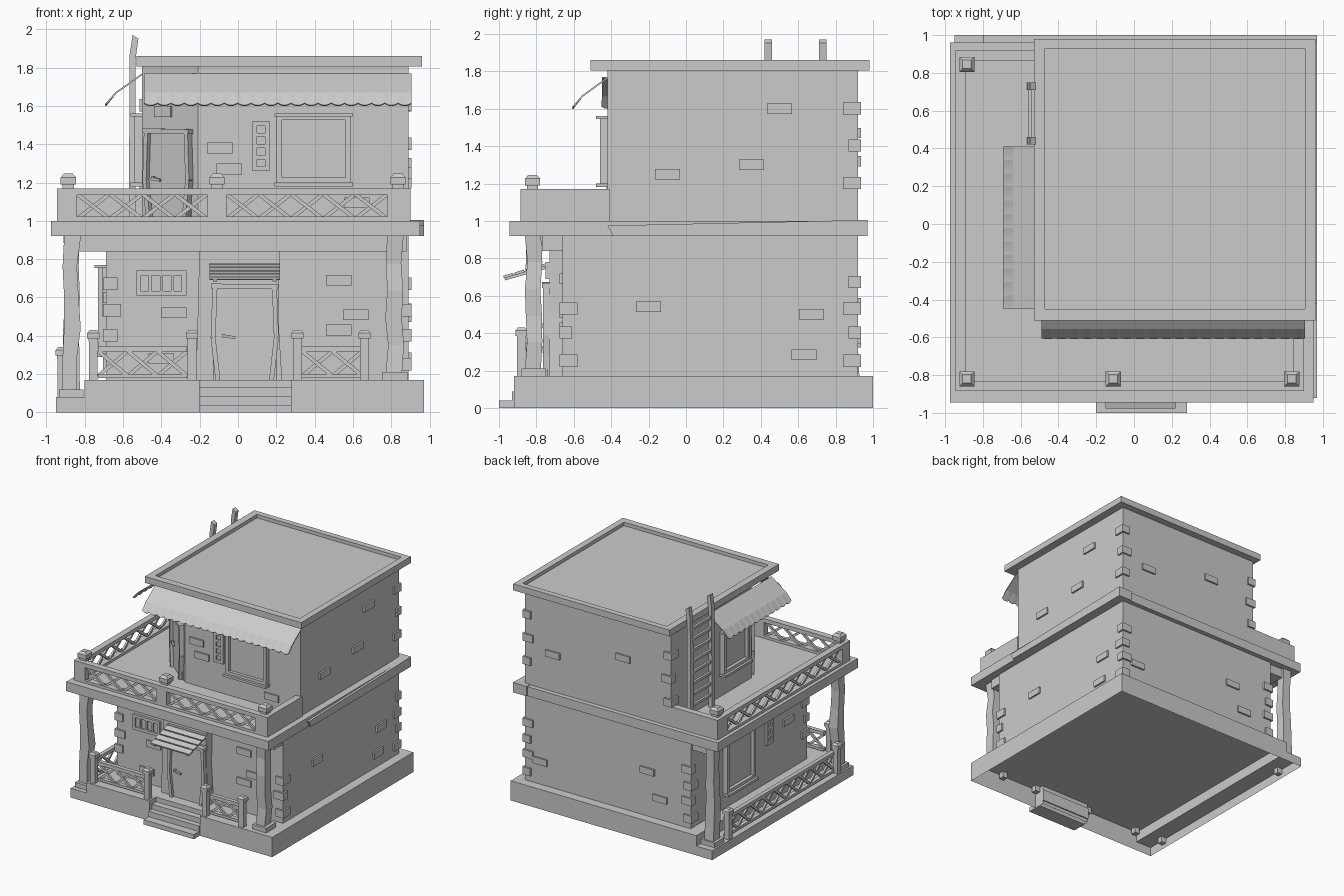
import bpy, bmesh, math, random
from mathutils import Matrix, Vector

if "Cube" in bpy.data.objects:
    bpy.data.objects.remove(bpy.data.objects["Cube"])

random.seed(4)

def wall(ox, oy, ux, uy):
    """Frame of a wall: u runs right along it, n points outwards, z is up."""
    l = math.hypot(ux, uy)
    ux, uy = ux / l, uy / l
    return Matrix(((ux, uy, 0, ox), (uy, -ux, 0, oy), (0, 0, 1, 0), (0, 0, 0, 1)))

PLAN = Matrix(((1, 0, 0, 0), (0, 0, 1, 0), (0, 1, 0, 0), (0, 0, 0, 1)))  # (x, height, y)
WORLD = Matrix.Identity(4)

def prism(bm, M, pts, n0, n1):
    """Outline in (u, z), extruded from n0 to n1."""
    a = [bm.verts.new(M @ Vector((u, n0, z))) for u, z in pts]
    b = [bm.verts.new(M @ Vector((u, n1, z))) for u, z in pts]
    bm.faces.new(a)
    bm.faces.new(b[::-1])
    for i in range(len(pts)):
        j = (i + 1) % len(pts)
        bm.faces.new((a[i], a[j], b[j], b[i]))

def box(bm, M, u0, u1, n0, n1, z0, z1):
    prism(bm, M, [(u0, z0), (u1, z0), (u1, z1), (u0, z1)], n0, n1)

def beam(bm, M, p, q, w, n0, n1):
    p, q = Vector(p), Vector(q)
    d = (q - p).normalized() * w / 2
    s = Vector((-d.y, d.x))
    prism(bm, M, [p - s, q - s, q + s, p + s], n0, n1)

def finish(name, bm, thick=0):
    bmesh.ops.recalc_face_normals(bm, faces=bm.faces[:])
    me = bpy.data.meshes.new(name)
    bm.to_mesh(me)
    bm.free()
    ob = bpy.data.objects.new(name, me)
    bpy.context.collection.objects.link(ob)
    if thick:
        m = ob.modifiers.new("thickness", "SOLIDIFY")
        m.thickness = thick
    return ob

def boxes(name, M, *dims):
    bm = bmesh.new()
    for d in dims:
        box(bm, M, *d)
    return finish(name, bm)

# Walls of both storeys
LF, LR, LB, LL = wall(0, -.66, 1, 0), wall(.89, 0, 0, 1), wall(0, .92, -1, 0), wall(-.69, 0, 0, -1)
UF, UL = wall(0, -.42, 1, 0), wall(-.5, 0, 0, -1)
CH = wall(-.355, -.30, .29, -.24)          # chamfered corner with the upper door
BAY = wall(0, -.73, 1, 0)                  # door bay of the lower storey

# Hollow base with a low ledge on the left and a notch for the steps
bm = bmesh.new()
prism(bm, PLAN, [(-.8, -.92), (-.2, -.92), (-.2, -.83), (.28, -.83), (.28, -.92),
                 (.97, -.92), (.97, 1), (-.8, 1)], 0, .17)
box(bm, WORLD, -.95, -.8, -.92, 1, 0, .08)
bmesh.ops.recalc_face_normals(bm, faces=bm.faces[:])
gone = [f for f in bm.faces if f.normal.z < -.9
        or (abs(f.normal.x) > .9 and abs(f.calc_center_median().x + .8) < .01)]
bmesh.ops.delete(bm, geom=gone, context="FACES")
bm.faces.new([bm.verts.new(v) for v in ((-.8, -.92, .08), (-.8, 1, .08), (-.8, 1, .17), (-.8, -.92, .17))])
finish("base", bm)
boxes("entry_steps", WORLD, (-.2, .28, -1, -.91, 0, .04), (-.2, .28, -.93, -.87, .0, .087),
      (-.2, .28, -.885, -.82, .03, .13))

# Storeys, slab and roof
boxes("lower_walls", WORLD, (-.69, .89, -.66, .92, .17, .92))
boxes("porch_ceiling_beam", WORLD, (-.83, .88, -.77, .9, .84, .92))
boxes("balcony_slab", WORLD, (-.975, .95, -.945, .96, .92, 1))
bm = bmesh.new()
prism(bm, LR, [(-.42, .975), (-.39, .92), (.97, .92), (.97, 1.005)], -.05, .08)
finish("slab_side_trim", bm)
bm = bmesh.new()
prism(bm, PLAN, [(-.21, -.42), (.89, -.42), (.89, .92), (-.5, .92), (-.5, -.18)], 1, 1.81)
finish("upper_walls", bm)
boxes("roof", WORLD, (-.53, .96, -.51, .98, 1.805, 1.83), (-.53, .96, -.51, -.45, 1.83, 1.86),
      (-.53, .96, .93, .98, 1.83, 1.86), (-.53, -.47, -.45, .93, 1.83, 1.86), (.905, .96, -.45, .93, 1.83, 1.86))

# Corner stones
bm = bmesh.new()
lower, upper = (.25, .40, .53, .67), (1.2, 1.4, 1.6)
for cx, cy, levels in ((-.69, -.66, lower[1:]), (.89, -.66, lower[:3]), (.89, .92, lower + upper),
                       (-.69, .92, lower), (-.5, .92, upper)):
    sx, sy = math.copysign(1, cx), math.copysign(1, cy)
    for i, z in enumerate(levels):
        a, b = (.08, .05) if i % 2 else (.06, .08)
        box(bm, WORLD, cx - sx * a, cx + sx * .015, cy - sy * b, cy + sy * .015, z - .03, z + .035)
finish("corner_stones", bm)

# Loose bricks standing out of the walls
bm = bmesh.new()
for M, spots in ((LF, ((-.335, .52), (.525, .69), (.615, .51), (.525, .43), (-.4, .28))),
                 (UF, ((-.095, 1.38), (-.045, 1.27), (.62, 1.095))),
                 (LR, ((-.2, .54), (.67, .5), (.63, .285), (-.1, 1.25), (.5, 1.6), (.35, 1.3))),
                 (LB, ((-.62, 1.32), (.05, 1.47), (-.74, .37), (.28, .56), (.4, .35))),
                 (LL, ((.4, .6), (-.62, .5))), (CH, ((-.04, 1.57),))):
    for u, z in spots:
        w = .055 if M is CH else .067
        box(bm, M, u - w, u + w, -.01, .015, z - .028, z + .028)
finish("wall_bricks", bm)

# Windows
def window(name, M, u0, u1, z0, z1):
    boxes(name, M, (u0, u0 + .03, -.01, .04, z0, z1), (u1 - .03, u1, -.01, .04, z0, z1),
          (u0, u1, -.01, .04, z0, z0 + .035), (u0, u1, -.01, .04, z1 - .035, z1),
          (u0 - .01, u1 + .01, -.01, .06, z1 - .015, z1), (u0 - .01, u1 + .01, -.01, .06, z0 - .01, z0 + .01),
          (u0, u1, -.01, .012, z0, z1))

window("upper_front_window", UF, .2, .59, 1.19, 1.56)
window("upper_left_window", UL, -.25, .1, 1.19, 1.56)
window("lower_left_window", LL, -.48, -.09, .3, .77)

# Vents with four openings each
def vent(name, M, u0, u1, z0, z1, along_u):
    bm = bmesh.new()
    box(bm, M, u0, u1, -.01, .004, z0, z1)
    e = .024
    for d in ((u0, u0 + e, z0, z1), (u1 - e, u1, z0, z1), (u0, u1, z0, z0 + e), (u0, u1, z1 - e, z1)):
        box(bm, M, d[0], d[1], -.01, .02, d[2], d[3])
    for i in range(1, 4):
        if along_u:
            c = u0 + e / 2 + (u1 - u0 - e) * i / 4
            box(bm, M, c - .008, c + .008, -.01, .02, z0, z1)
        else:
            c = z0 + e / 2 + (z1 - z0 - e) * i / 4
            box(bm, M, u0, u1, -.01, .02, c - .01, c + .01)
    finish(name, bm)

vent("lower_front_vent", LF, -.53, -.27, .61, .74, True)
vent("upper_front_vent", UF, .075, .165, 1.26, 1.52, False)
vent("lower_left_vent", LL, .09, .18, .5, .76, False)

# Doors with bowed frames
bm = bmesh.new()
prism(bm, LF, [(-.22, .17), (.23, .17), (.21, .5), (.22, .9), (-.2, .9), (-.21, .5)], -.02, .07)
finish("door_bay", bm)

def door(name, M, c, hw, z0, z1):
    bm = bmesh.new()
    zm = z0 + (z1 - z0) * .45
    for s in (-1, 1):
        beam(bm, M, (c + s * (hw - .025), z0), (c + s * hw, zm), .025, -.01, .035)
        beam(bm, M, (c + s * hw, zm), (c + s * (hw - .01), z1), .025, -.01, .035)
    beam(bm, M, (c - hw - .01, z1), (c + hw + .01, z1 - .005), .025, -.01, .04)
    box(bm, M, c - hw, c + hw, -.01, .01, z0, z1)
    beam(bm, M, (c - hw * .7, z0 + (z1 - z0) * .47), (c - hw * .3, z0 + (z1 - z0) * .45), .014, .02, .035)
    box(bm, M, c - hw * .72, c - hw * .62, 0, .03, zm, zm + .02)
    finish(name, bm)

door("lower_door", BAY, .035, .165, .17, .66)
door("upper_door", CH, 0, .145, 1.0, 1.47)

# Slatted canopy over the lower door
bm = bmesh.new()
side = wall(0, 0, 0, 1)
for i in range(4):
    t = i / 4
    beam(bm, side, (-.975 + .24 * t, .7 + .07 * t), (-.925 + .24 * t, .715 + .07 * t), .014, -.15, .22)
for x in (-.13, .18):
    beam(bm, side, (-.97, .692), (-.72, .762), .02, x, x + .02)
box(bm, BAY, -.15, .22, -.01, .02, .69, .78)
finish("door_canopy", bm)

# Scalloped awnings
def awning(name, M, u0, u1, drop):
    bm = bmesh.new()
    n = round((u1 - u0) / .07)
    rows = []
    for i in range(n * 4 + 1):
        u = u0 + (u1 - u0) * i / (n * 4)
        s = .012 * math.sin(math.pi * (i % 4) / 4)
        pts = [(0, 1.77), (drop * .74, 1.67), (drop + s * .4, 1.615 - s)]
        rows.append([bm.verts.new(M @ Vector((u, o, z))) for o, z in pts])
    for a, b in zip(rows, rows[1:]):
        for k in range(2):
            bm.faces.new((a[k], a[k + 1], b[k + 1], b[k]))
    finish(name, bm, .008)

awning("front_awning", UF, -.49, .905, .185)
awning("left_awning", UL, -.41, .45, .19)

# Lattice railings
def lattice(bm, M, u0, u1, z0, z1, n0, n1, count, rail=.025):
    step, m = (u1 - u0) / count, (n0 + n1) / 2
    for i in range(count):
        a, b = u0 + i * step, u0 + (i + 1) * step
        beam(bm, M, (a, z0), (b, z1), .02, m - .012, m + .004)
        beam(bm, M, (a, z1), (b, z0), .02, m - .004, m + .012)
    box(bm, M, u0, u1, n0, n1, z1 - .005, z1 + rail)
    box(bm, M, u0, u1, n0, n1, z0 - .01, z0 + .012)

def cap(bm, x, y, z, r):
    box(bm, WORLD, x - r * .75, x + r * .75, y - r * .75, y + r * .75, z, z + r * .5)
    box(bm, WORLD, x - r, x + r, y - r, y + r, z + r * .5, z + r * 1.4)
    bmesh.ops.create_cone(bm, cap_ends=True, segments=4, radius1=r * 1.414, radius2=r * .8, depth=r * .5,
                          matrix=Matrix.Translation((x, y, z + r * 1.65)) @ Matrix.Rotation(math.pi / 4, 4, "Z"))

bm = bmesh.new()
BF, BL = wall(0, -.885, 1, 0), wall(-.945, 0, 0, -1)
lattice(bm, BF, -.84, -.16, 1.01, 1.14, -.055, 0, 4, .03)
lattice(bm, BF, -.06, .78, 1.01, 1.14, -.055, 0, 5, .03)
lattice(bm, BL, -.78, .78, 1.01, 1.14, -.055, 0, 9, .03)
for d in ((-.945, -.84), (-.16, -.06), (.78, .9)):
    box(bm, BF, *d, -.055, 0, 1, 1.17)
for d in ((-.92, -.78), (.78, .83)):
    box(bm, BL, *d, -.055, 0, 1, 1.17)
box(bm, WORLD, .845, .9, -.83, -.41, 1, 1.17)
box(bm, WORLD, -.89, -.5, .865, .92, 1, 1.17)
for x, y in ((-.885, .845), (-.885, -.82), (-.11, -.82), (.835, -.82)):
    cap(bm, x, y, 1.17, .04)
finish("balcony_railing", bm)

bm = bmesh.new()
PF, PL = wall(0, -.86, 1, 0), wall(-.91, 0, 0, -1)
lattice(bm, PF, -.73, -.265, .19, .32, -.035, 0, 3)
lattice(bm, PF, .335, .65, .19, .32, -.035, 0, 2)
lattice(bm, PL, -.74, .74, .10, .24, -.035, 0, 9)
for x, y, z in ((-.755, -.88, .17), (-.24, -.88, .17), (.31, -.88, .17), (.66, -.88, .17),
                (-.92, -.74, .08), (-.92, .74, .08)):
    box(bm, WORLD, x - .023, x + .023, y - .023, y + .023, z - .05, z + .2)
    cap(bm, x, y, z + .2, .032)
finish("porch_railing", bm)

# Crooked porch columns on footings
bm = bmesh.new()
for x, y, z0 in ((-.87, -.815, .08), (.82, -.815, .17), (-.87, .88, .08)):
    box(bm, WORLD, x - .065, x + .065, y - .065, y + .065, z0, z0 + .04)
    rings = []
    for i in range(6):
        z, r = z0 + .04 + (.92 - z0 - .04) * i / 5, .04 + random.uniform(-.004, .004)
        dx, dy = random.uniform(-.01, .01), random.uniform(-.008, .008)
        rings.append([bm.verts.new((x + dx + a * r, y + dy + b * r, z))
                      for a, b in ((-1, -1), (1, -1), (1, 1), (-1, 1))])
    for a, b in zip(rings, rings[1:]):
        for k in range(4):
            bm.faces.new((a[k], a[(k + 1) % 4], b[(k + 1) % 4], b[k]))
finish("porch_columns", bm)

# Ladder to the roof
bm = bmesh.new()
FR = wall(0, 0, 1, 0)
for y in (.44, .73):
    prism(bm, FR, [(-.57, 1), (-.535, 1), (-.535, 1.84), (-.52, 1.95), (-.55, 1.97), (-.565, 1.87)], -y - .02, -y + .02)
for i in range(8):
    box(bm, WORLD, -.562, -.542, .44, .73, 1.1 + i * .095, 1.122 + i * .095)
finish("ladder", bm)
